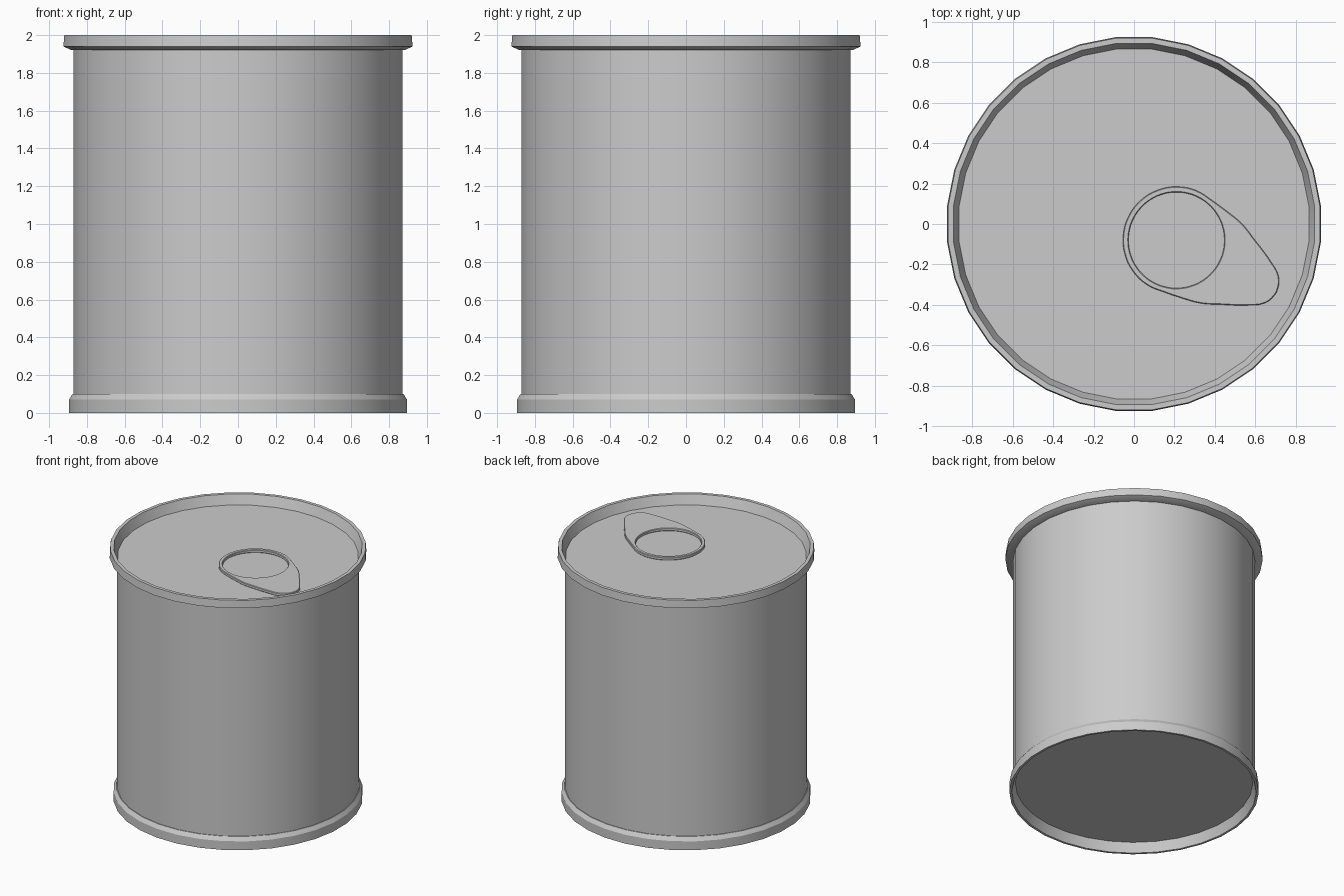
import bpy, bmesh, math

old = bpy.data.objects.get("Cube")
if old:
    bpy.data.objects.remove(old, do_unlink=True)

SEGMENTS = 32
LID_Z = 1.925


def make_material(name, rgb):
    mat = bpy.data.materials.new(name)
    mat.use_nodes = True
    mat.diffuse_color = (*rgb, 1)
    mat.node_tree.nodes["Principled BSDF"].inputs["Base Color"].default_value = (*rgb, 1)
    return mat


steel = make_material("grey steel", (0.6, 0.6, 0.6))


def finish(obj):
    obj.data.materials.append(steel)
    bpy.ops.object.select_all(action="DESELECT")
    obj.select_set(True)
    bpy.context.view_layer.objects.active = obj
    bpy.ops.object.shade_smooth_by_angle(angle=math.radians(25))


def lathe(name, profile):
    """Turn an open (radius, height) profile round z and cap both ends."""
    bm = bmesh.new()
    rings = []
    for r, z in profile:
        angles = [(i + 0.5) * math.tau / SEGMENTS for i in range(SEGMENTS)]
        rings.append([bm.verts.new((r * math.cos(a), r * math.sin(a), z)) for a in angles])
    for low, high in zip(rings, rings[1:]):
        for i in range(SEGMENTS):
            j = (i + 1) % SEGMENTS
            bm.faces.new((low[i], low[j], high[j], high[i]))
    bm.faces.new(rings[0][::-1])
    bm.faces.new(rings[-1])
    bmesh.ops.recalc_face_normals(bm, faces=bm.faces)
    mesh = bpy.data.meshes.new(name)
    bm.to_mesh(mesh)
    bm.free()
    obj = bpy.data.objects.new(name, mesh)
    bpy.context.collection.objects.link(obj)
    finish(obj)


# Can: recessed base, foot band, wall, rolled rim, sunken lid
lathe("can_body", [
    (0.857, 0.075), (0.882, 0), (0.9, 0), (0.9, 0.07), (0.88, 0.1), (0.874, 0.1),
    (0.874, 1.92), (0.885, 1.92), (0.929, 1.94), (0.924, 2), (0.898, 2), (0.87, LID_Z),
])

# Pull tab: teardrop plate with a round finger hole
curve = bpy.data.curves.new("pull_tab", "CURVE")
curve.dimensions = "2D"
curve.fill_mode = "BOTH"
curve.resolution_u = 4
curve.extrude = 0.008
curve.bevel_depth = 0.004
curve.bevel_resolution = 0
curve.offset = -0.004


def add_loop(points):
    spline = curve.splines.new("BEZIER")
    spline.bezier_points.add(len(points) - 1)
    spline.use_cyclic_u = True
    for p, (x, y) in zip(spline.bezier_points, points):
        p.co = (x, y, 0)
        p.handle_left_type = p.handle_right_type = "AUTO"


def arc(radius, start, end, count):
    angles = [math.radians(start + (end - start) * i / count) for i in range(count + 1)]
    return [(radius * math.cos(a), radius * math.sin(a)) for a in angles]


side = [(0.556, 0.02), (0.532, 0.074), (0.452, 0.128), (0.34, 0.182), (0.25, 0.222), (0.14, 0.245)]
mirrored = [(x, -y) for x, y in reversed(side)]
add_loop(side + arc(0.265, 75, 285, 10) + mirrored)
add_loop(arc(0.237, 0, 345, 23))

tab = bpy.data.objects.new("pull_tab", curve)
bpy.context.collection.objects.link(tab)
tab.location = (0.21, -0.08, LID_Z + 0.012)
tab.rotation_euler.z = math.radians(-27.5)
bpy.ops.object.select_all(action="DESELECT")
tab.select_set(True)
bpy.context.view_layer.objects.active = tab
bpy.ops.object.convert(target="MESH")
finish(bpy.context.object)
